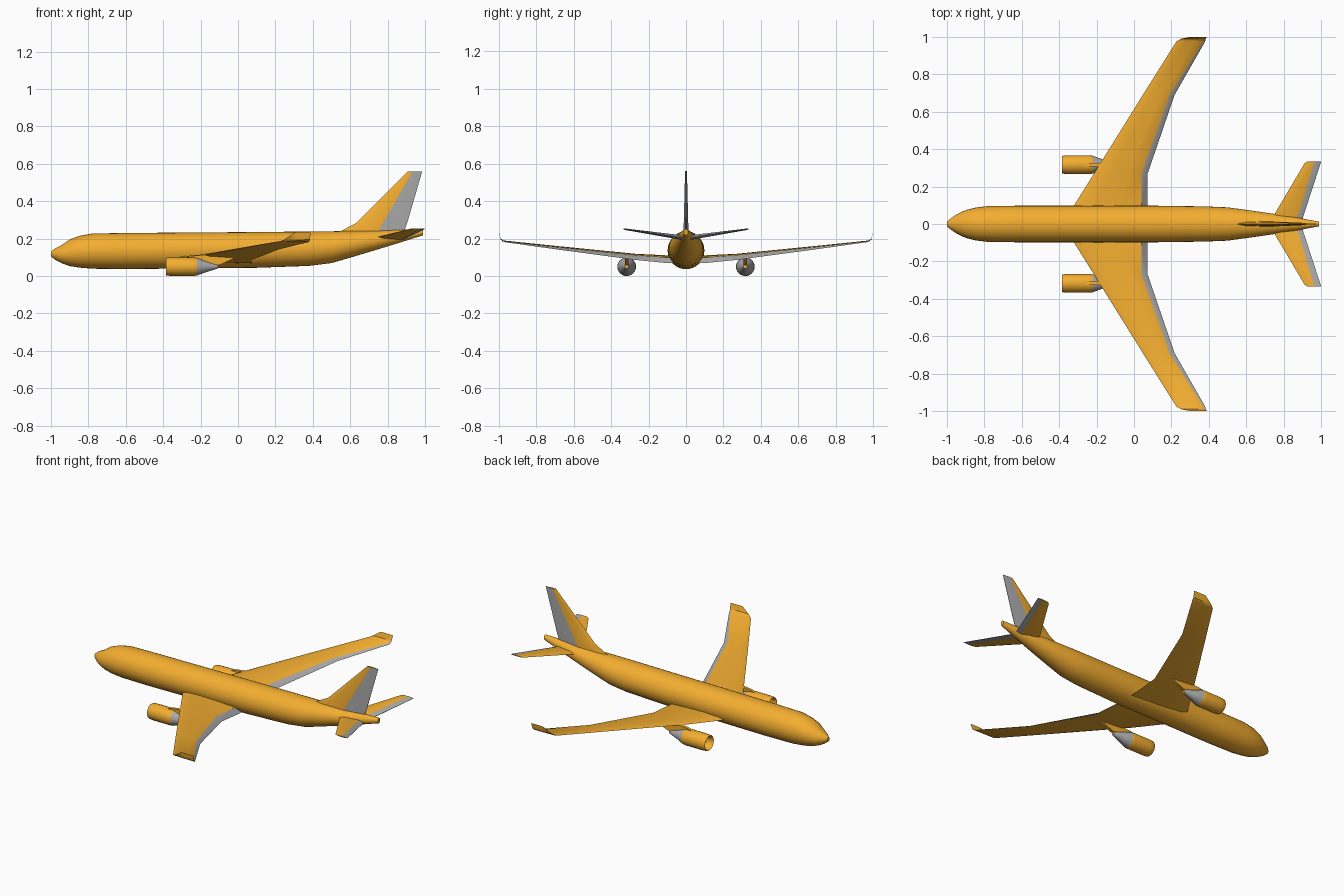
import bpy, bmesh, math

if "Cube" in bpy.data.objects:
    bpy.data.objects.remove(bpy.data.objects["Cube"])

orange = bpy.data.materials.new("orange_paint")
orange.diffuse_color = (0.9, 0.42, 0.03, 1)
orange.use_nodes = True
orange.node_tree.nodes["Principled BSDF"].inputs["Base Color"].default_value = orange.diffuse_color
grey = bpy.data.materials.new("bare_grey")
grey.diffuse_color = (0.4, 0.4, 0.4, 1)
grey.use_nodes = True
grey.node_tree.nodes["Principled BSDF"].inputs["Base Color"].default_value = grey.diffuse_color


def loft(name, rings, grey_strips=(), grey_bands=(), mirror=False, angle=35):
    """Skin a list of equal-length closed rings; chosen strips or bands are grey."""
    bm = bmesh.new()
    rows = [[bm.verts.new(p) for p in ring] for ring in rings]
    n = len(rings[0])
    for b in range(len(rows) - 1):
        for i in range(n):
            j = (i + 1) % n
            f = bm.faces.new((rows[b][i], rows[b][j], rows[b + 1][j], rows[b + 1][i]))
            f.material_index = int(i in grey_strips or b in grey_bands)
    bm.faces.new(rows[0][::-1])
    bm.faces.new(rows[-1])
    bmesh.ops.recalc_face_normals(bm, faces=bm.faces)
    mesh = bpy.data.meshes.new(name)
    bm.to_mesh(mesh)
    bm.free()
    mesh.materials.append(orange)
    mesh.materials.append(grey)
    ob = bpy.data.objects.new(name, mesh)
    bpy.context.collection.objects.link(ob)
    bpy.ops.object.select_all(action='DESELECT')
    ob.select_set(True)
    bpy.context.view_layer.objects.active = ob
    bpy.ops.object.shade_smooth_by_angle(angle=math.radians(angle))
    if mirror:
        m = ob.modifiers.new("mirror", 'MIRROR')
        m.use_axis = (False, True, False)
    return ob


def ellipse(x, yc, zc, ry, rz, n=32):
    return [(x, yc + ry * math.cos(2 * math.pi * i / n),
             zc + rz * math.sin(2 * math.pi * i / n)) for i in range(n)]


# fuselage: x, bottom, top, half width
body = [(-1.0, .105, .13, .012), (-.975, .085, .149, .034), (-.94, .067, .167, .056),
        (-.90, .053, .195, .074), (-.85, .045, .214, .087), (-.78, .039, .227, .096),
        (-.6, .037, .23, .098), (.1, .044, .235, .098), (.38, .054, .238, .094),
        (.5, .069, .239, .089), (.62, .104, .241, .073), (.75, .143, .243, .054),
        (.88, .183, .247, .033), (.99, .218, .251, .012)]
loft("fuselage", [ellipse(x, 0, (a + b) / 2, w, (b - a) / 2) for x, a, b, w in body])


# wing: y, leading x, top rear x, trailing x, leading z, trailing z, rear height, thickness
def wing_ring(y, xl, xt, xe, zl, ze, h, t):
    def top(f):
        return zl + (ze + h - zl) * f

    def low(f):
        return zl + (ze - zl) * f
    c, d = xt - xl, xe - xl
    return [(xl, y, zl),
            (xl + .08 * c, y, top(.08) + .35 * t), (xl + .35 * c, y, top(.35) + .5 * t),
            (xl + .7 * c, y, top(.7) + .3 * t), (xt, y, ze + h),
            (xe, y, ze),
            (xl + .5 * d, y, low(.5) - .25 * t), (xl + .1 * d, y, low(.1) - .3 * t)]


wing = [(0, -.38, .04, .073, .09, .066, .03, .03),
        (.1, -.32, .04, .073, .095, .069, .03, .028),
        (.27, -.214, .04, .073, .107, .086, .026, .02),
        (.69, .047, .19, .217, .154, .142, .013, .012),
        (.975, .226, .37, .38, .186, .182, .005, .007),
        (.99, .25, .379, .384, .196, .194, .004, .006),
        (1.0, .30, .385, .388, .231, .23, .002, .003)]
loft("wings", [wing_ring(*s) for s in wing], grey_strips=(4,), mirror=True)


# tail surfaces: span, leading x, hinge x, trailing x, half thickness, height
def tail_ring(s, xl, xh, xe, t, z=None):
    outline = [(xl, 0), (xl + .25 * (xh - xl), .75 * t), (xh, t), (xe, .12 * t),
               (xe, -.12 * t), (xh, -t), (xl + .25 * (xh - xl), -.75 * t)]
    return [(x, d, s) if z is None else (x, s, z + d) for x, d in outline]


fin = [(.215, .525, .735, .88, .014), (.24, .55, .75, .89, .014),
       (.285, .635, .776, .905, .012), (.56, .91, .935, .985, .005)]
loft("tail_fin", [tail_ring(*s) for s in fin], grey_strips=(2, 3, 4))

stab = [(0, .72, .862, .895, .012, .2), (.04, .744, .876, .905, .012, .208),
        (.325, .912, .962, .998, .004, .25), (.333, .925, .975, 1.0, .003, .252)]
loft("tailplane", [tail_ring(*s) for s in stab], grey_strips=(2, 3, 4), mirror=True)

# engines: hollow intake, spinner and grey exhaust cone, turned about x
EY, EZ = .317, .05
cowl = [(-.335, .036), (-.365, .038), (-.38, .042), (-.386, .045), (-.38, .048),
        (-.35, .05), (-.24, .05), (-.22, .048), (-.175, .031), (-.13, .017), (-.108, .01)]
loft("engine_cowls", [ellipse(x, EY, EZ, r, r, 24) for x, r in cowl],
     grey_bands=(7, 8, 9), mirror=True)
spinner = [(-.365, .002), (-.355, .008), (-.335, .013)]
loft("engine_spinners", [ellipse(x, EY, EZ, r, r, 16) for x, r in spinner],
     grey_bands=(0, 1), mirror=True)

# pylons joining the engines to the wings
side = [(-.28, .094), (-.24, .107), (-.15, .117), (-.03, .11), (-.02, .095),
        (-.1, .058), (-.2, .075)]
loft("engine_pylons", [[(x, EY + d, z) for x, z in side] for d in (-.009, .009)],
     mirror=True)
